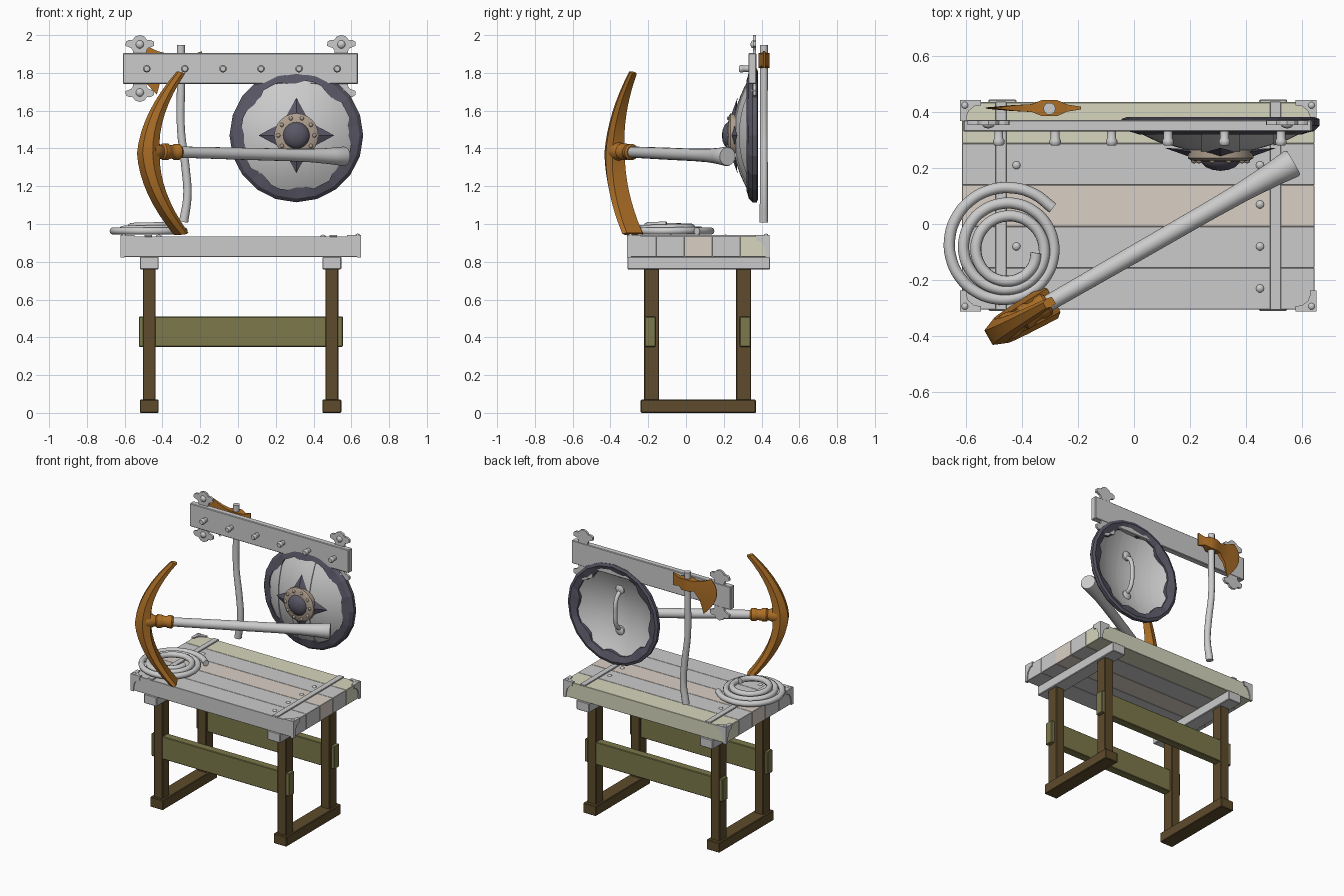
import bpy, bmesh, math
from math import sin, cos, pi, sqrt
from mathutils import Matrix, Vector

if "Cube" in bpy.data.objects:
    bpy.data.objects.remove(bpy.data.objects["Cube"])

def mat(name, r, g, b):
    m = bpy.data.materials.new(name)
    m.diffuse_color = (r, g, b, 1)
    m.use_nodes = True
    m.node_tree.nodes["Principled BSDF"].inputs["Base Color"].default_value = m.diffuse_color
    return m

BROWN = mat("dark_wood", .11, .07, .025)
OLIVE = mat("olive_wood", .2, .19, .07)
RUST = mat("rust_metal", .42, .16, .02)
IRON = mat("dark_iron", .1, .095, .13)
TAN = mat("tan_metal", .42, .34, .27)
PALE_BROWN = mat("pale_brown_wood", .7, .63, .56)
PALE_OLIVE = mat("pale_olive_wood", .67, .67, .51)

def finish(name, bm, m=None, smooth=None):
    bmesh.ops.recalc_face_normals(bm, faces=bm.faces)
    me = bpy.data.meshes.new(name)
    bm.to_mesh(me)
    bm.free()
    if smooth:
        me.polygons.foreach_set("use_smooth", [True] * len(me.polygons))
        me.set_sharp_from_angle(angle=math.radians(smooth))
    ob = bpy.data.objects.new(name, me)
    bpy.context.collection.objects.link(ob)
    if m:
        me.materials.append(m)
    return ob

def box(name, x0, x1, y0, y1, z0, z1, m=None, bevel=0.004):
    bm = bmesh.new()
    bmesh.ops.create_cube(bm, size=1)
    for v in bm.verts:
        v.co = ((x0 + x1) / 2 + v.co.x * (x1 - x0), (y0 + y1) / 2 + v.co.y * (y1 - y0),
                (z0 + z1) / 2 + v.co.z * (z1 - z0))
    if bevel:
        bmesh.ops.bevel(bm, geom=bm.edges[:], offset=bevel, segments=1, affect='EDGES')
    return finish(name, bm, m)

def loft(name, rings, m=None, smooth=None, closed=False):
    bm = bmesh.new()
    vs = [[bm.verts.new(p) for p in ring] for ring in rings]
    n = len(vs[0])
    for a, b in zip(vs, vs[1:] + vs[:1] if closed else vs[1:]):
        for i in range(n):
            bm.faces.new((a[i], a[(i + 1) % n], b[(i + 1) % n], b[i]))
    if not closed:
        bm.faces.new(vs[0])
        bm.faces.new(vs[-1])
    return finish(name, bm, m, smooth)

def lathe(name, profile, at, axis, m=None, segs=16, smooth=40, closed=False):
    """profile of (radius, height) turned about an axis through a point"""
    q = Vector(axis).to_track_quat('Z', 'Y')
    rings = [[Vector(at) + q @ Vector((r * cos(2 * pi * i / segs), r * sin(2 * pi * i / segs), h))
              for i in range(segs)] for r, h in profile]
    return loft(name, rings, m, smooth, closed)

def prism(name, pts, depth, place, m=None):
    """outline extruded by depth; place maps (a, b, depth) to a point"""
    return loft(name, [[place(a, b, d) for a, b in pts] for d in (0, depth)], m)

def tube(name, pts, radius, m=None, radii=None, kind='BEZIER'):
    cu = bpy.data.curves.new(name, 'CURVE')
    cu.dimensions = '3D'
    cu.bevel_depth, cu.bevel_resolution, cu.use_fill_caps = radius, 3, True
    cu.resolution_u = 5
    sp = cu.splines.new('BEZIER')
    sp.bezier_points.add(len(pts) - 1)
    for i, (bp, p) in enumerate(zip(sp.bezier_points, pts)):
        bp.co = p
        bp.handle_left_type = bp.handle_right_type = 'AUTO'
        bp.radius = radii[i] if radii else 1
    ob = bpy.data.objects.new(name, cu)
    bpy.context.collection.objects.link(ob)
    if m:
        cu.materials.append(m)
    return ob

DOME = [(1, 0), (.9, .45), (.55, .8), (.01, 1)]
def rivet(name, at, axis, r, h, m=None):
    lathe(name, [(r * a, h * b) for a, b in DOME], at, axis, m, 10)

# table top planks
for i, m in enumerate((None, None, PALE_BROWN, None, PALE_OLIVE)):
    y = -.305 + i * .148
    box("top_plank", -.615, .645, y, y + .148, .825, .935, m, .002)

# cross bars, straps, rivets and leg frames at both ends
for s, xb in ((-1, -.47), (1, .497)):
    box("cross_bar", xb - .05, xb + .05, -.31, .445, .76, .826)
    xs = -.475 if s < 0 else .505
    box("top_strap", xs - .02, xs + .02, -.307, .437, .932, .943, None, .002)
    for y in (-.23, -.08, .07, .21):
        rivet("top_rivet", (-.42 if s < 0 else .45, y, .934), (0, 0, 1), .015, .01)
    box("foot", xb - .05, xb + .05, -.24, .37, 0, .07, BROWN)
    for y in (-.182, .305):
        box("leg", xb - .034, xb + .034, y - .04, y + .04, .065, .765, BROWN)
for y in (-.19, .313):
    box("stretcher", -.525, .555, y - .029, y + .029, .35, .51, OLIVE)

# scalloped metal corners, three plates each
def scallop(a, b):
    return [(0, 0), (a, 0), (a, .25 * b), (.7 * a, .28 * b), (.42 * a, .5 * b), (.32 * a, .75 * b), (.3 * a, b), (0, b)]
for sx in (-1, 1):
    for sy in (-1, 1):
        cx, cy, cz = .015 + sx * .637, .065 + sy * .377, .942
        prism("corner_top", scallop(.075, .075), .012,
              lambda a, b, d: (cx - sx * a, cy - sy * b, cz - d))
        prism("corner_front", scallop(.07, .12), .012,
              lambda a, b, d: (cx - sx * a, cy - sy * d, cz - b))
        prism("corner_side", scallop(.07, .12), .012,
              lambda a, b, d: (cx - sx * d, cy - sy * a, cz - b))
        rivet("corner_stud", (cx - sx * .018, cy - sy * .018, cz), (0, 0, 1), .012, .007)

# hanging board with pegs and end brackets
box("hanging_board", -.61, .635, .33, .372, 1.742, 1.905)
for i in range(6):
    lathe("peg", [(.016, 0), (.016, .03), (.02, .036), (.02, .048), (.014, .055)],
          (-.483 + i * .2016, .335, 1.822), (0, -1, 0), None, 12)
half = [(.036, -.02), (.036, .015), (.045, .028), (.075, .04), (.074, .062), (.058, .072), (.038, .072), (.024, .09)]
leaf = half + [(0, .098)] + [(-a, b) for a, b in reversed(half)]
for x in (-.52, .547):
    for s, z0 in ((1, 1.903), (-1, 1.744)):
        prism("bracket", leaf, .016, lambda a, b, d: (x + a, .354 + d, z0 + s * b))
        rivet("bracket_rivet", (x, .355, z0 + s * .048), (0, -1, 0), .022, .014)

# shield: bowed planks
SX, SZ, R = .309, 1.469, .305
def bow(x, z):
    return .245 + .09 * (x * x + z * z) / (R * R)
cuts = (-.3, -.19, -.07, .07, .19, .3)
for k, (a, b) in enumerate(zip(cuts, cuts[1:])):
    bm, grid = bmesh.new(), []
    for i in range(6):
        x = a + (b - a) * i / 5
        zm = sqrt(R * R - x * x)
        col = [(x, zm * (j / 6 - 1)) for j in range(13)]
        grid.append([(bm.verts.new((SX + p, bow(p, q) + .006 * (k % 2), SZ + q)),
                      bm.verts.new((SX + p, bow(p, q) + .024, SZ + q))) for p, q in col])
    for i in range(5):
        for j in range(12):
            c = (grid[i][j], grid[i + 1][j], grid[i + 1][j + 1], grid[i][j + 1])
            for s in (0, 1):
                bm.faces.new([v[s] for v in c])
    for path in (grid[0], grid[-1], [g[0] for g in grid], [g[-1] for g in grid]):
        for p, q in zip(path, path[1:]):
            bm.faces.new((p[0], q[0], q[1], p[1]))
    finish("shield_plank", bm, None, 35)

# shield rim, 20 sided outside with teeth inside
N = 40
def rim_ring(r, y, tooth):
    out = []
    for i in range(N):
        k = r * (cos(pi / 20) if i % 2 else 1) - (tooth if i % 5 in (0, 1) else 0)
        t = 2 * pi * i / N
        out.append((SX + k * cos(t), y, SZ + k * sin(t)))
    return out
loft("shield_rim", [rim_ring(.354, .352, 0), rim_ring(.335, .332, 0), rim_ring(.296, .319, .02),
                    rim_ring(.296, .365, .02), rim_ring(.335, .382, 0), rim_ring(.354, .375, 0)],
     IRON, None, True)

# shield star, ring, boss and studs
bm = bmesh.new()
tip, back = bm.verts.new((SX, .2, SZ)), bm.verts.new((SX, .26, SZ))
star = []
for i in range(8):
    r, y = ((.2, .272), (.1, .252))[i % 2]
    star.append(bm.verts.new((SX + r * cos(i * pi / 4), y, SZ + r * sin(i * pi / 4))))
for i in range(8):
    bm.faces.new((star[i], star[(i + 1) % 8], tip))
    bm.faces.new((star[(i + 1) % 8], star[i], back))
finish("shield_star", bm, IRON)
lathe("shield_ring", [(.07, -.02), (.07, .022), (.105, .018), (.117, .01), (.117, -.02)],
      (SX, .245, SZ), (0, -1, 0), TAN, 24, 35, True)
lathe("shield_boss", [(.076, -.01), (.076, .01), (.068, .03), (.052, .045), (.03, .054), (.002, .058)],
      (SX, .248, SZ), (0, -1, 0), IRON, 20)
for i in range(10):
    t = 2 * pi * i / 10
    rivet("ring_stud", (SX + .095 * cos(t), .226, SZ + .095 * sin(t)), (0, -1, 0), .011, .01, TAN)

# shield grip on the back
tube("shield_grip", [(SX, .285, SZ - .13), (SX, .32, SZ - .115), (SX, .345, SZ - .07), (SX, .35, SZ),
                     (SX, .345, SZ + .07), (SX, .32, SZ + .115), (SX, .285, SZ + .13)], .014)
for s in (-1, 1):
    lathe("grip_plate", [(.032, 0), (.032, .012), (.02, .02)], (SX, .287, SZ + s * .145), (0, 1, 0), None, 12)

# hanging axe
tube("axe_handle", [(-.302, .412, 1.948), (-.302, .412, 1.74), (-.302, .412, 1.5), (-.278, .412, 1.3),
                    (-.268, .412, 1.15), (-.288, .412, 1.01)], .022, None, [1, 1, .95, 1, 1, 1.1])
stations = [  # top, middle, bottom (x, z) and half thickness
    ((-.19, 1.915), (-.19, 1.87), (-.19, 1.825), .005),
    ((-.24, 1.898), (-.24, 1.87), (-.24, 1.84), .013),
    ((-.275, 1.905), (-.275, 1.87), (-.275, 1.825), .029),
    ((-.328, 1.905), (-.328, 1.87), (-.328, 1.825), .029),
    ((-.365, 1.9), (-.365, 1.865), (-.36, 1.83), .014),
    ((-.425, 1.915), (-.44, 1.84), (-.405, 1.775), .01),
    ((-.49, 1.945), (-.53, 1.83), (-.43, 1.685), .002)]
rings = []
for a, b, c, t in stations:
    side = []
    for i in range(7):
        s = i / 6
        wa, wb, wc = (1 - s) * (1 - 2 * s), 4 * s * (1 - s), s * (2 * s - 1)
        side.append((a[0] * wa + b[0] * wb + c[0] * wc, a[1] * wa + b[1] * wb + c[1] * wc))
    rings.append([(x, .414 - t, z) for x, z in side] + [(x, .414 + t, z) for x, z in reversed(side)])
loft("axe_head", rings, RUST, 30)

# pickaxe: curved head, socket and haft, turned 30 degrees in plan
O, D, W = Vector((-.518, -.405, 0)), Vector((.867, .498, 0)), Vector((-.498, .867, 0))
rings = []
for i in range(17):
    t = i / 8 - 1
    e = abs(t)
    u, h = .048 + .2 * e ** 1.9, .05 * (1 - .62 * e)
    w = .05 + .014 * e if t < 0 else .05 - .032 * e
    z = 1.375 + .427 * t
    tilt = t * .35
    rings.append([O + D * (u + du) + W * dw + Vector((0, 0, z + du * tilt * -.8)) for du, dw in
                  ((-h, -w * .6), (-h, w * .6), (0, w), (h, w * .75), (h, -w * .75), (0, -w))])
loft("pick_head", rings, RUST, 25)
start = O + Vector((0, 0, 1.386))
axis = D * 1.25 + Vector((0, 0, -.028))
lathe("pick_socket", [(.048, .07), (.048, .1), (.04, .115), (.036, .13), (.045, .14), (.045, .165), (.038, .175),
                      (.036, .2), (.043, .21), (.043, .235), (.034, .245)], start, axis, RUST, 14)
lathe("pick_haft", [(.028, .1), (.03, .3), (.032, .6), (.033, .9), (.036, 1.05), (.044, 1.17), (.052, 1.245),
                    (.048, 1.255)], start, axis, None, 16)

# coiled rope
rope = []
for i in range(48):
    s = i / 47
    t = math.radians(38 + s * 1040)
    r = .222 - .125 * s ** .8
    rope.append((-.465 + .018 * s + r * cos(t), -.08 - .02 * s + r * sin(t), .963 + .03 * max(0, s - .3) / .7))
tube("rope_coil", rope, .02)
